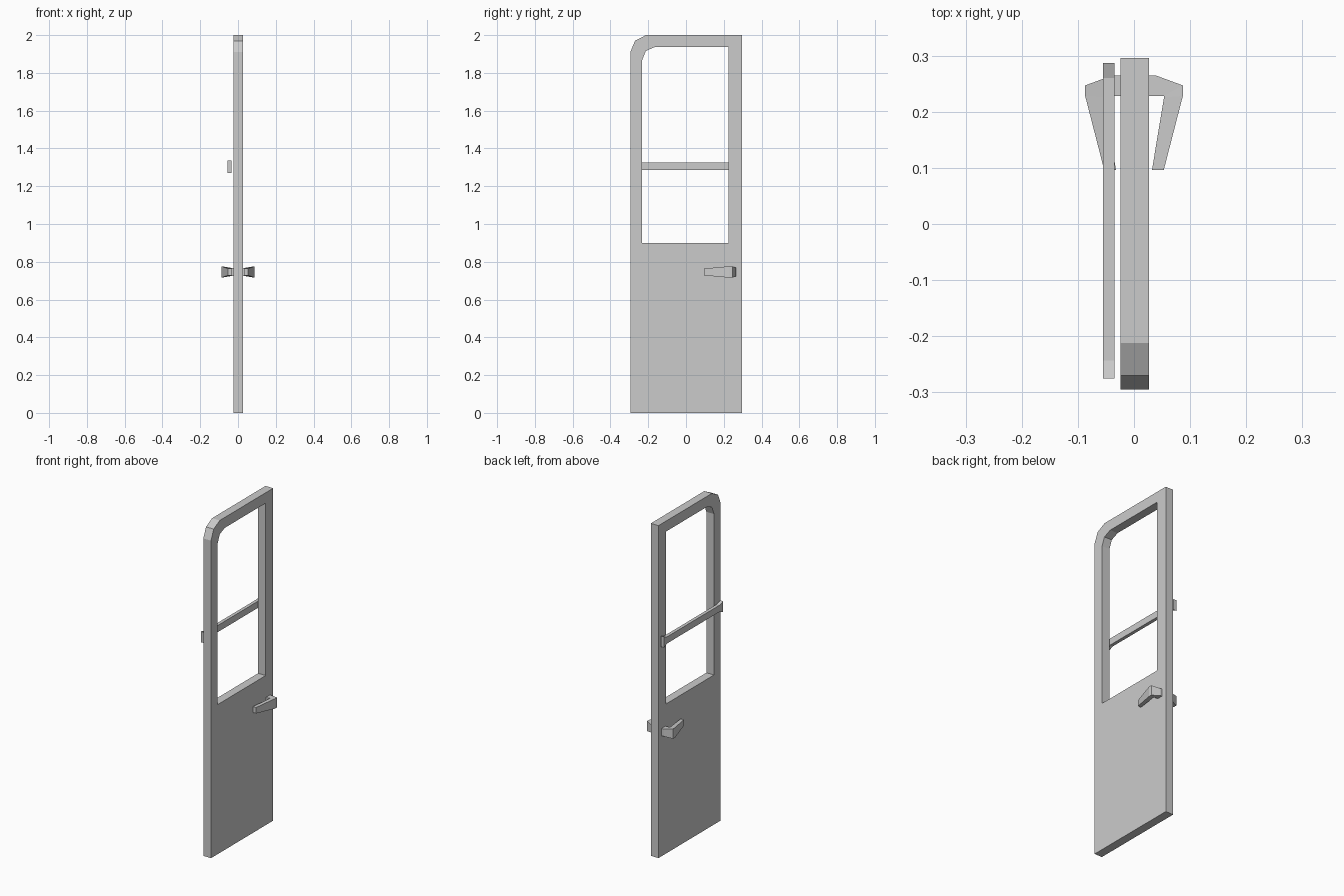
import bpy, bmesh

if "Cube" in bpy.data.objects:
    bpy.data.objects.remove(bpy.data.objects["Cube"])


def finish(name, bm):
    bmesh.ops.recalc_face_normals(bm, faces=bm.faces)
    mesh = bpy.data.meshes.new(name)
    bm.to_mesh(mesh)
    bm.free()
    obj = bpy.data.objects.new(name, mesh)
    bpy.context.collection.objects.link(obj)
    return obj


def loft(name, sections):
    """Join matching rings of points and cap both ends."""
    bm = bmesh.new()
    rings = [[bm.verts.new(p) for p in s] for s in sections]
    n = len(rings[0])
    for a, b in zip(rings, rings[1:]):
        for i in range(n):
            j = (i + 1) % n
            bm.faces.new((a[i], a[j], b[j], b[i]))
    bm.faces.new(rings[0])
    bm.faces.new(rings[-1])
    return finish(name, bm)


# Door leaf: outer outline and window opening bridged on both faces (y, z)
X0, X1 = -0.024, 0.027
outer = [(-.295, 0), (.296, 0), (.296, 2), (-.212, 2), (-.27, 1.97), (-.295, 1.91)]
inner = [(-.232, .9), (.225, .9), (.225, 1.937), (-.165, 1.937), (-.213, 1.916), (-.232, 1.868)]
bm = bmesh.new()
rings = [[bm.verts.new((x, y, z)) for y, z in loop]
         for x, loop in ((X0, outer), (X1, outer), (X1, inner), (X0, inner))]
for k in range(4):
    a, b = rings[k], rings[(k + 1) % 4]
    for i in range(6):
        j = (i + 1) % 6
        bm.faces.new((a[i], a[j], b[j], b[i]))
finish("door_leaf", bm)

# Guard bar across the window, flared at both ends (y, bottom z, top z)
bar = [(-.275, 1.27, 1.335), (-.243, 1.285, 1.325), (.26, 1.285, 1.325), (.287, 1.27, 1.335)]
loft("guard_bar", [[(-.055, y, b), (-.035, y, b), (-.035, y, t), (-.055, y, t)]
                   for y, b, t in bar])

# Lever handles on both faces: inner x, y, half height, then outer x, y, half height
lever = [(.02, .228, .022, .02, .265, .022),
         (.04, .228, .022, .038, .265, .022),
         (.053, .228, .023, .087, .247, .03),
         (.0535, .226, .023, .087, .228, .03),
         (.032, .096, .018, .053, .096, .018)]
ZC = 0.746
for name, s in (("outer_handle", 1), ("inner_handle", -1)):
    loft(name, [[(s * xi, yi, ZC - hi), (s * xo, yo, ZC - ho),
                 (s * xo, yo, ZC + ho), (s * xi, yi, ZC + hi)]
                for xi, yi, hi, xo, yo, ho in lever])
